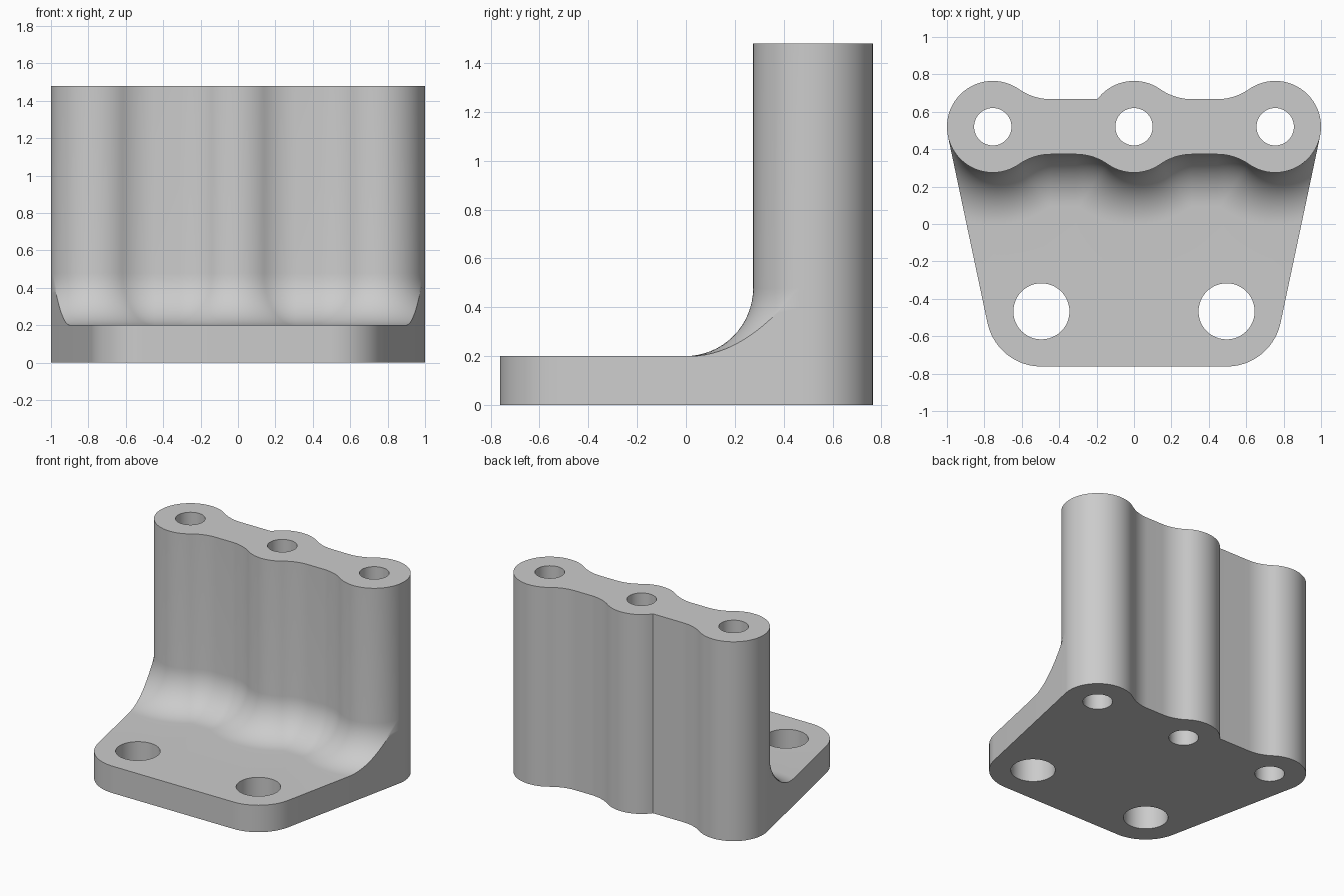
import bpy, bmesh
from math import sin, cos, acos, asin, atan2, sqrt, radians, pi, hypot

if "Cube" in bpy.data.objects:
    bpy.data.objects.remove(bpy.data.objects["Cube"])

# Main dimensions
HEIGHT, PLATE = 1.48, 0.2
LOBE_X, LOBE_Y, LOBE_R, BORE_R = 0.755, 0.52, 0.245, 0.1
FOOT_X, FOOT_Y, FOOT_R, BOLT_R = 0.495, -0.467, 0.295, 0.15
WEB, NECK, COVE = 0.147, 0.30, 0.278   # half web, plan fillet, base fillet

# Derived tangent points and angles
reach = sqrt((LOBE_R + NECK) ** 2 - (WEB + NECK) ** 2)
bend = atan2(WEB + NECK, reach)
ax, ay = LOBE_X - FOOT_X, LOBE_Y - FOOT_Y
side = atan2(ay, ax) - acos((FOOT_R - LOBE_R) / hypot(ax, ay))
NEAR, FAR = LOBE_X - reach, reach


def arc(x, y, r, a, b, n=12):
    return [(x + r * cos(a + (b - a) * i / n), y + r * sin(a + (b - a) * i / n))
            for i in range(n + 1)]


def mirror(points):
    return [(-x, y) for x, y in reversed(points)]


def front(d):
    """Front wall line grown by d and trimmed to the plate sides, left to right."""
    start = side - acos(LOBE_R / (LOBE_R + d))
    fy = LOBE_Y - WEB - NECK
    half = arc(LOBE_X, LOBE_Y, LOBE_R + d, start, bend - pi, 28)
    half += arc(NEAR, fy, NECK - d, bend, pi / 2)
    half += arc(FAR, fy, NECK - d, pi / 2, pi - bend)
    half += arc(0, LOBE_Y, LOBE_R + d, -bend, -pi / 2)
    half.reverse()
    return mirror(half) + half[1:]


def rear():
    """Rear wall line from right to left, with one sharp corner at the middle lobe."""
    fy = LOBE_Y + WEB + NECK
    pts = arc(LOBE_X, LOBE_Y, LOBE_R, side, pi - bend, 36)
    pts += arc(NEAR, fy, NECK, -bend, -pi / 2)
    pts += arc(FAR, fy, NECK, -pi / 2, bend - pi)
    pts += arc(0, LOBE_Y, LOBE_R, bend, pi - asin(WEB / LOBE_R), 20)
    pts += arc(-NEAR, fy, NECK, -pi / 2, bend - pi)
    pts += arc(-LOBE_X, LOBE_Y, LOBE_R, bend, pi - side, 36)
    return pts


bm = bmesh.new()


def clean(points):
    """Drop repeated neighbours."""
    out = []
    for p in points:
        if not out or hypot(p[0] - out[-1][0], p[1] - out[-1][1]) > 1e-5:
            out.append(p)
    return out


def bridge(low, z0, high, z1):
    """Wall of quads between two closed rings of equal length."""
    a = [bm.verts.new((x, y, z0)) for x, y in low]
    b = [bm.verts.new((x, y, z1)) for x, y in high]
    for i in range(len(a)):
        j = (i + 1) % len(a)
        bm.faces.new((a[i], a[j], b[j], b[i]))


def cap(loops, z):
    """Flat face with holes."""
    edges = []
    for loop in loops:
        v = [bm.verts.new((x, y, z)) for x, y in clean(loop)]
        edges += [bm.edges.new((v[i - 1], v[i])) for i in range(len(v))]
    bmesh.ops.triangle_fill(bm, use_beauty=True, edges=edges, normal=(0, 0, 1))


def hole(x, y, r):
    return arc(x, y, r, 0, 2 * pi, 48)[:-1]


bores = [hole(x, LOBE_Y, BORE_R) for x in (-LOBE_X, 0, LOBE_X)]
bolts = [hole(x, FOOT_Y, BOLT_R) for x in (-FOOT_X, FOOT_X)]
back = rear()
toe = front(COVE)

# Base plate
right_corner = arc(FOOT_X, FOOT_Y, FOOT_R, -pi / 2, side, 20)
corners = mirror(right_corner) + right_corner
plate = [toe[0]] + corners + [toe[-1]] + back
bridge(plate, 0, plate, PLATE)
cap([plate] + bores + bolts, 0)
cap([toe[::-1] + corners] + bolts, PLATE)

# Cove fillet rising into the wall
STEPS = 16
rings = []
for i in range(STEPS + 1):
    t = pi / 2 * i / STEPS
    rings.append((front(COVE * (1 - sin(t))) + back, PLATE + COVE * (1 - cos(t))))
for (low, z0), (high, z1) in zip(rings, rings[1:]):
    bridge(low, z0, high, z1)

# Upright wall
wall, top = rings[-1]
bridge(wall, top, wall, HEIGHT)
cap([wall[:-1]] + bores, HEIGHT)

# Bores and bolt holes
for ring in bores:
    bridge(ring, 0, ring, HEIGHT)
for ring in bolts:
    bridge(ring, 0, ring, PLATE)

bmesh.ops.remove_doubles(bm, verts=bm.verts, dist=1e-5)
bmesh.ops.recalc_face_normals(bm, faces=bm.faces)

mesh = bpy.data.meshes.new("mounting_bracket")
bm.to_mesh(mesh)
bm.free()
bracket = bpy.data.objects.new("mounting_bracket", mesh)
bpy.context.collection.objects.link(bracket)

# Grey finish
grey = bpy.data.materials.new("plain_grey")
grey.use_nodes = True
colour = (0.6, 0.6, 0.6, 1)
grey.diffuse_color = colour
grey.node_tree.nodes["Principled BSDF"].inputs["Base Color"].default_value = colour
mesh.materials.append(grey)

bpy.ops.object.select_all(action="DESELECT")
bracket.select_set(True)
bpy.context.view_layer.objects.active = bracket
bpy.ops.object.shade_smooth_by_angle(angle=radians(25))
